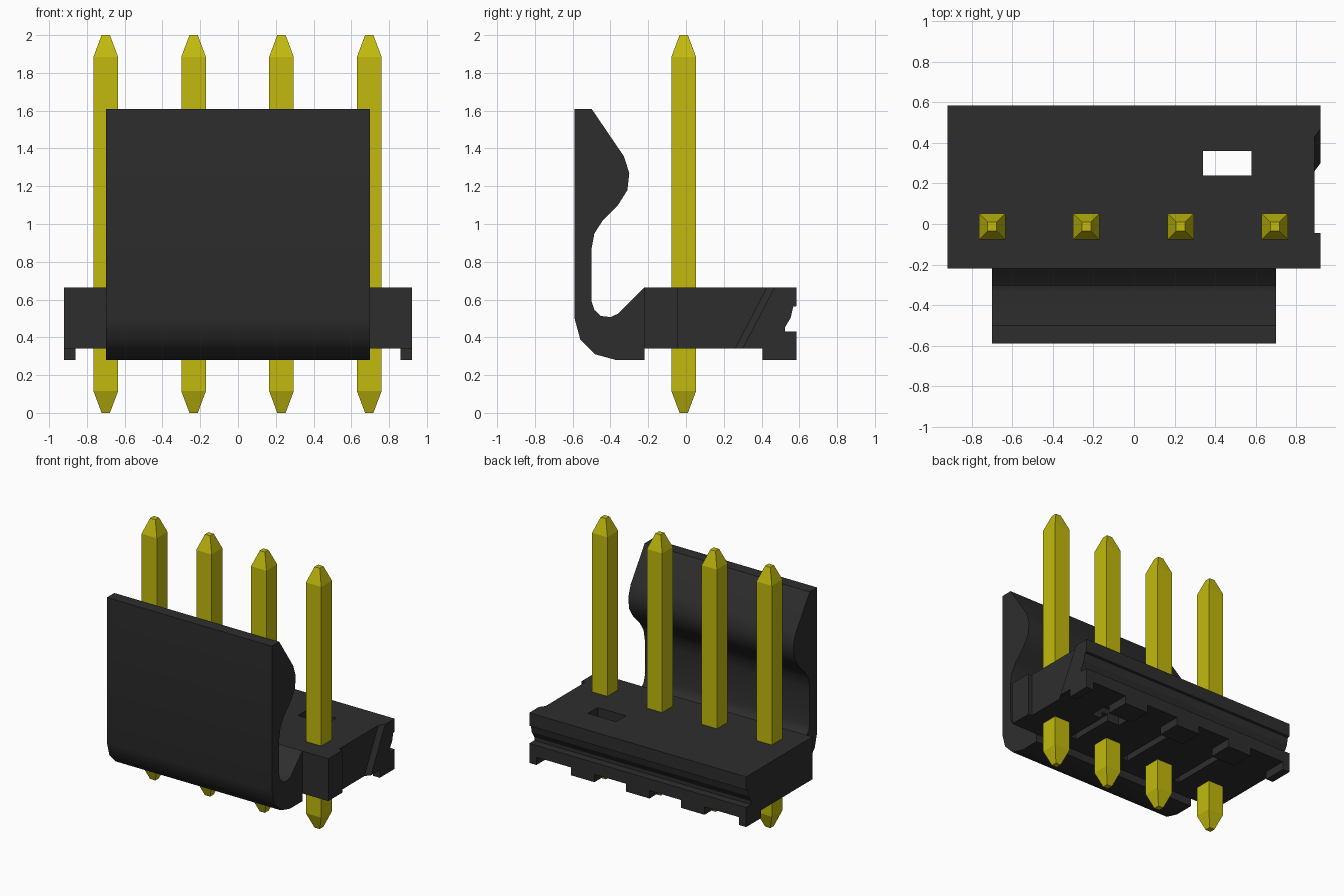
import bpy, bmesh

cube = bpy.data.objects.get("Cube")
if cube:
    bpy.data.objects.remove(cube, do_unlink=True)


def material(name, rgb):
    m = bpy.data.materials.new(name)
    m.use_nodes = True
    m.diffuse_color = (*rgb, 1)
    m.node_tree.nodes["Principled BSDF"].inputs["Base Color"].default_value = (*rgb, 1)
    return m


BLACK = material("black plastic", (0.027, 0.027, 0.027))
GOLD = material("gold metal", (0.54, 0.49, 0.004))


def loft(name, rings, mat):
    """Solid through matching rings of 3D points, capped at both ends."""
    bm = bmesh.new()
    loops = [[bm.verts.new(p) for p in ring] for ring in rings]
    n = len(loops[0])
    for a, b in zip(loops, loops[1:]):
        for i in range(n):
            j = (i + 1) % n
            bm.faces.new((a[i], a[j], b[j], b[i]))
    bm.faces.new(loops[0])
    bm.faces.new(loops[-1])
    bmesh.ops.recalc_face_normals(bm, faces=bm.faces)
    mesh = bpy.data.meshes.new(name)
    bm.to_mesh(mesh)
    bm.free()
    mesh.materials.append(mat)
    ob = bpy.data.objects.new(name, mesh)
    bpy.context.collection.objects.link(ob)
    return ob


def prism(name, yz, x0, x1, mat=BLACK):
    return loft(name, [[(x, y, z) for y, z in yz] for x in (x0, x1)], mat)


def box(name, x0, x1, y0, y1, z0, z1, mat=BLACK):
    return prism(name, [(y0, z0), (y1, z0), (y1, z1), (y0, z1)], x0, x1, mat)


def cut(target, cutter):
    cutter.hide_render = True
    mod = target.modifiers.new("cut", "BOOLEAN")
    mod.operation = "DIFFERENCE"
    mod.solver = "EXACT"
    mod.object = cutter
    bpy.context.view_layer.objects.active = target
    bpy.ops.object.modifier_apply(modifier=mod.name)
    bpy.data.objects.remove(cutter, do_unlink=True)


# Housing base with a groove along the back
base = prism("housing_base", [
    (-0.22, 0.34), (0.585, 0.34), (0.585, 0.43), (0.525, 0.43), (0.525, 0.455),
    (0.555, 0.505), (0.567, 0.562), (0.585, 0.565), (0.585, 0.665), (-0.22, 0.665)],
    -0.92, 0.92)

# Narrow slots underneath, between the pins
for x in (-0.467, 0, 0.467):
    cut(base, box("slot_cutter", x - 0.025, x + 0.025, -0.1, 0.36, 0.2, 0.39))

# Window through the base
cut(base, box("window_cutter", 0.34, 0.58, 0.24, 0.36, 0.2, 0.8))

# Shallow side recess ending in a slanted wall
cut(base, loft("recess_cutter", [
    [(x, -0.045, 0.2), (x, 0.187 + d, 0.2), (x, 0.50 + d, 0.8), (x, -0.045, 0.8)]
    for x, d in ((0.89, 0), (0.95, 0.08))], BLACK))

# Feet along the back edge
for i, (x, w) in enumerate(((-0.89, 0.06), (-0.467, 0.2), (0, 0.2), (0.467, 0.2), (0.89, 0.06))):
    box(f"foot_{i + 1}", x - w / 2, x + w / 2, 0.405, 0.585, 0.28, 0.34)

# Curved locking latch at the front
latch = prism("latch", [
    (-0.22, 0.28), (-0.22, 0.665), (-0.36, 0.525), (-0.40, 0.507), (-0.45, 0.513),
    (-0.485, 0.545), (-0.50, 0.59), (-0.50, 0.87), (-0.485, 0.95), (-0.44, 1.02),
    (-0.36, 1.10), (-0.31, 1.18), (-0.30, 1.27), (-0.33, 1.36), (-0.50, 1.61),
    (-0.59, 1.61), (-0.59, 0.50), (-0.56, 0.39), (-0.48, 0.31), (-0.37, 0.28)],
    -0.70, 0.70)
bpy.ops.object.select_all(action="DESELECT")
latch.select_set(True)
bpy.context.view_layer.objects.active = latch
bpy.ops.object.shade_smooth_by_angle(angle=0.6)

# Square pins with tapered ends
SECTIONS = ((0.022, 0), (0.065, 0.115), (0.065, 1.885), (0.022, 2))
for i, x in enumerate((-0.7, -0.235, 0.23, 0.695)):
    loft(f"pin_{i + 1}", [
        [(x + sx * r, -0.012 + sy * r, z) for sx, sy in ((-1, -1), (1, -1), (1, 1), (-1, 1))]
        for r, z in SECTIONS], GOLD)
